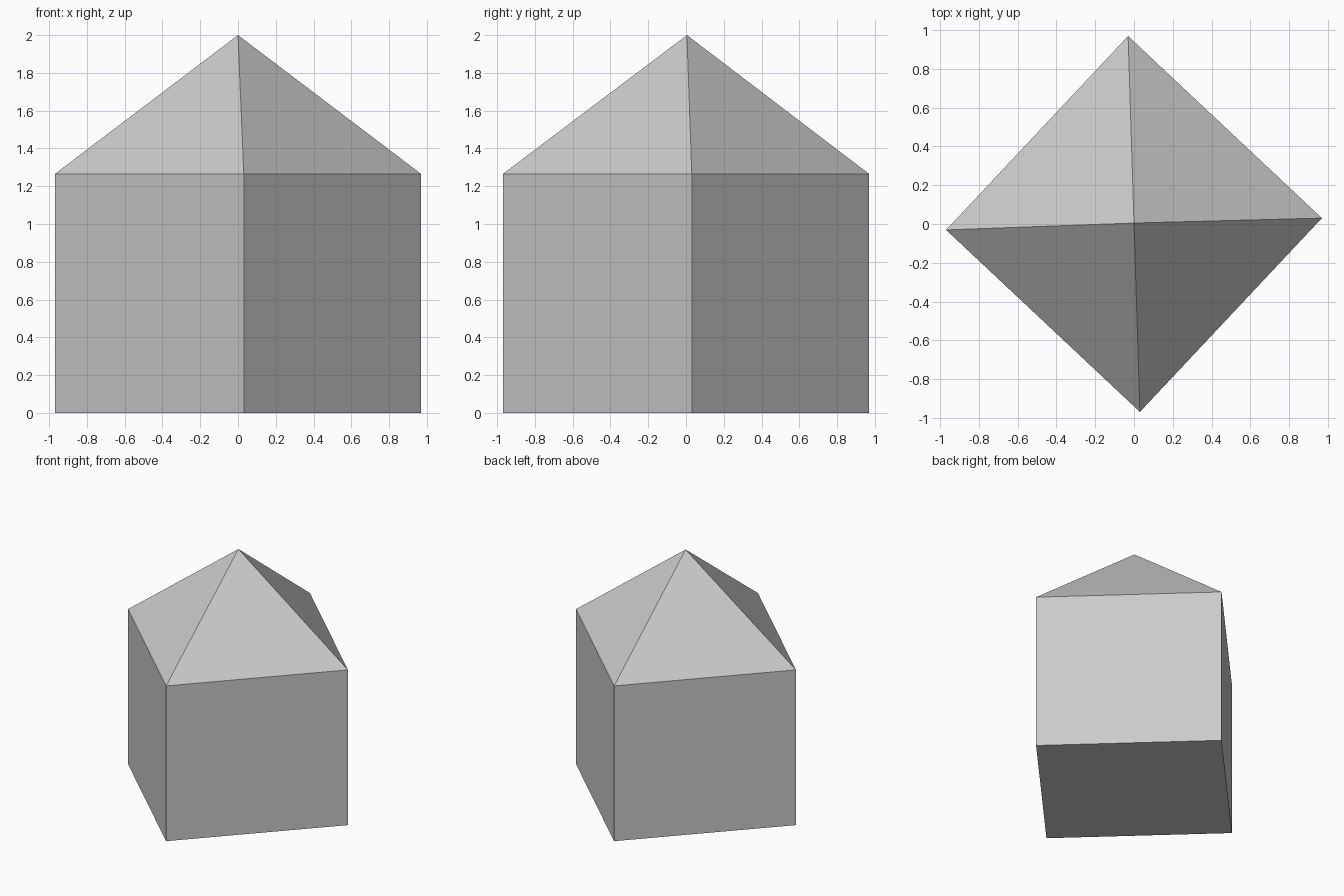
import bpy
import bmesh
from math import cos, sin, pi, radians

RADIUS = 0.97
TWIST = radians(1.8)
EAVES = 1.265
APEX = (0.0, 0.005, 2.0)

cube = bpy.data.objects.get("Cube")
if cube:
    bpy.data.objects.remove(cube, do_unlink=True)

# Single plain colour
grey = bpy.data.materials.new("light_grey")
grey.use_nodes = True
colour = (0.6, 0.6, 0.6, 1.0)
grey.diffuse_color = colour
grey.node_tree.nodes["Principled BSDF"].inputs["Base Color"].default_value = colour


def ring(bm, z):
    """Four corners of the square plan, slightly turned."""
    angles = [TWIST + i * pi / 2 for i in range(4)]
    return [bm.verts.new((RADIUS * cos(a), RADIUS * sin(a), z)) for a in angles]


def finish(bm, name):
    mesh = bpy.data.meshes.new(name)
    bm.to_mesh(mesh)
    bm.free()
    mesh.materials.append(grey)
    obj = bpy.data.objects.new(name, mesh)
    bpy.context.collection.objects.link(obj)


# Square body: floor and four walls
bm = bmesh.new()
low, high = ring(bm, 0), ring(bm, EAVES)
bm.faces.new(low[::-1])
for i in range(4):
    j = (i + 1) % 4
    bm.faces.new((low[i], low[j], high[j], high[i]))
finish(bm, "walls")

# Pyramid roof, flush with the walls
bm = bmesh.new()
eaves = ring(bm, EAVES)
tip = bm.verts.new(APEX)
for i in range(4):
    bm.faces.new((eaves[i], eaves[(i + 1) % 4], tip))
finish(bm, "roof")
